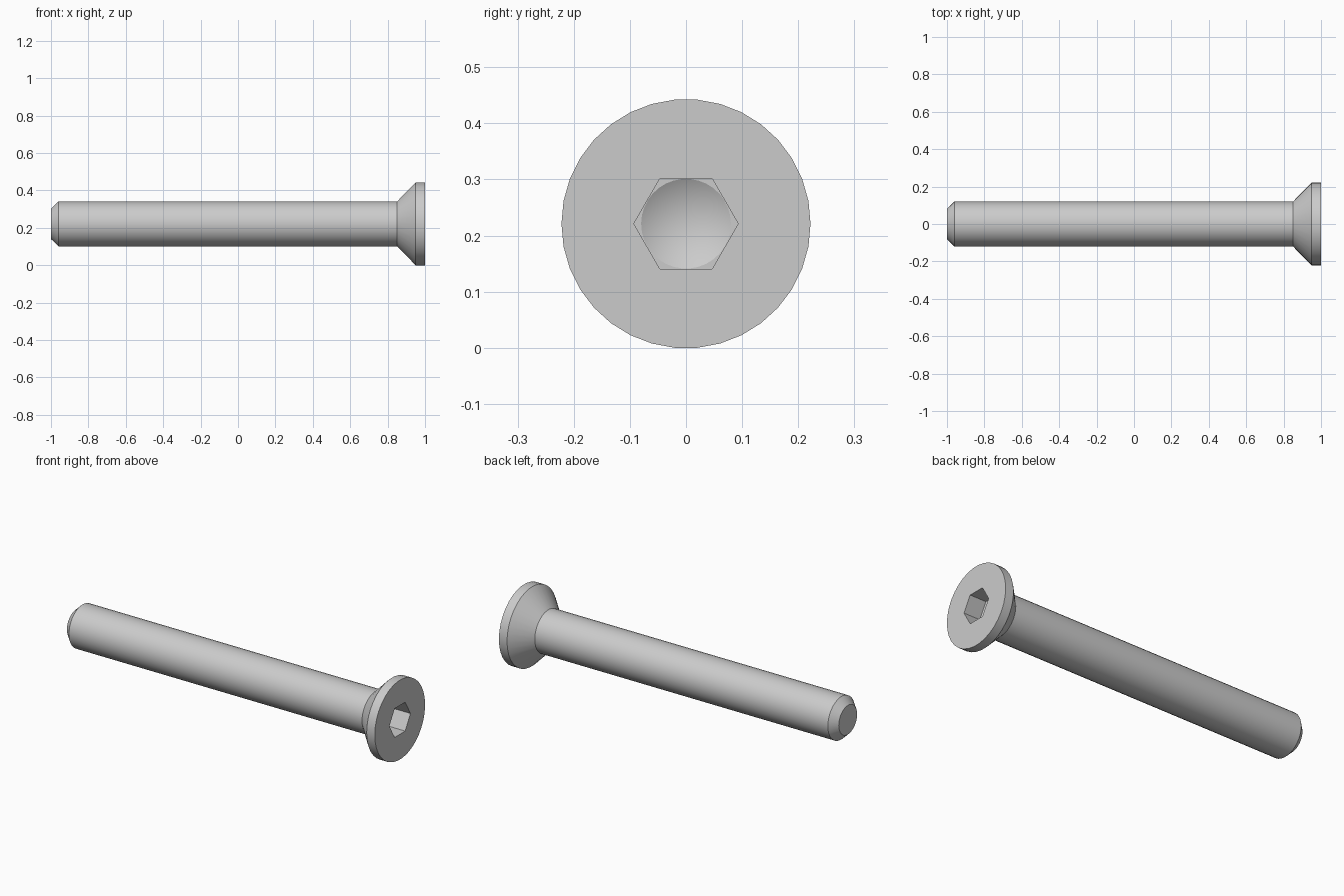
import bpy, bmesh, math

if "Cube" in bpy.data.objects:
    bpy.data.objects.remove(bpy.data.objects["Cube"], do_unlink=True)

SIDES = 34
AXIS_Z = 0.221
HEX_RADIUS = 0.093
DRILL_RADIUS = 0.08

steel = bpy.data.materials.new("light_grey_steel")
steel.use_nodes = True
colour = (0.6, 0.6, 0.6, 1)
steel.diffuse_color = colour
steel.node_tree.nodes["Principled BSDF"].inputs["Base Color"].default_value = colour

bm = bmesh.new()


def ring(x, radius, sides=SIDES):
    """Closed loop of vertices around the screw axis."""
    step = math.tau / sides
    return [bm.verts.new((x, radius * math.cos(i * step),
                          AXIS_Z + radius * math.sin(i * step)))
            for i in range(sides)]


def wall(a, b):
    """Quads between two rings with equal counts."""
    n = len(a)
    for i in range(n):
        bm.faces.new((a[i], a[(i + 1) % n], b[(i + 1) % n], b[i]))


def flat_between(outer, inner):
    """Flat face with a hole, filled between two coplanar rings."""
    edges = []
    for loop in (outer, inner):
        for i, v in enumerate(loop):
            w = loop[(i + 1) % len(loop)]
            edges.append(bm.edges.get((v, w)) or bm.edges.new((v, w)))
    bmesh.ops.triangle_fill(bm, edges=edges, use_beauty=True, normal=(1, 0, 0))


# Chamfered tip, shank, countersunk head and rim
profile = [(-1, 0.081), (-0.96, 0.12), (0.85, 0.12), (0.95, 0.222), (1, 0.222)]
rings = [ring(x, r) for x, r in profile]
for a, b in zip(rings, rings[1:]):
    wall(a, b)
bm.faces.new(rings[0])

# Hexagonal socket
mouth = ring(1, HEX_RADIUS, 6)
floor = ring(0.9, HEX_RADIUS, 6)
wall(mouth, floor)
flat_between(rings[-1], mouth)

# Conical drill point at the bottom of the socket
drill = ring(0.9, DRILL_RADIUS)
flat_between(floor, drill)
point = bm.verts.new((0.9 - DRILL_RADIUS * math.tan(math.radians(30)), 0, AXIS_Z))
for i in range(SIDES):
    bm.faces.new((drill[i], drill[(i + 1) % SIDES], point))

bmesh.ops.recalc_face_normals(bm, faces=bm.faces[:])
mesh = bpy.data.meshes.new("countersunk_screw")
bm.to_mesh(mesh)
bm.free()
mesh.materials.append(steel)
screw = bpy.data.objects.new("countersunk_screw", mesh)
bpy.context.collection.objects.link(screw)

# Smooth round surfaces, sharp rims
bpy.ops.object.select_all(action='DESELECT')
screw.select_set(True)
bpy.context.view_layer.objects.active = screw
bpy.ops.object.shade_smooth_by_angle(angle=math.radians(25))
